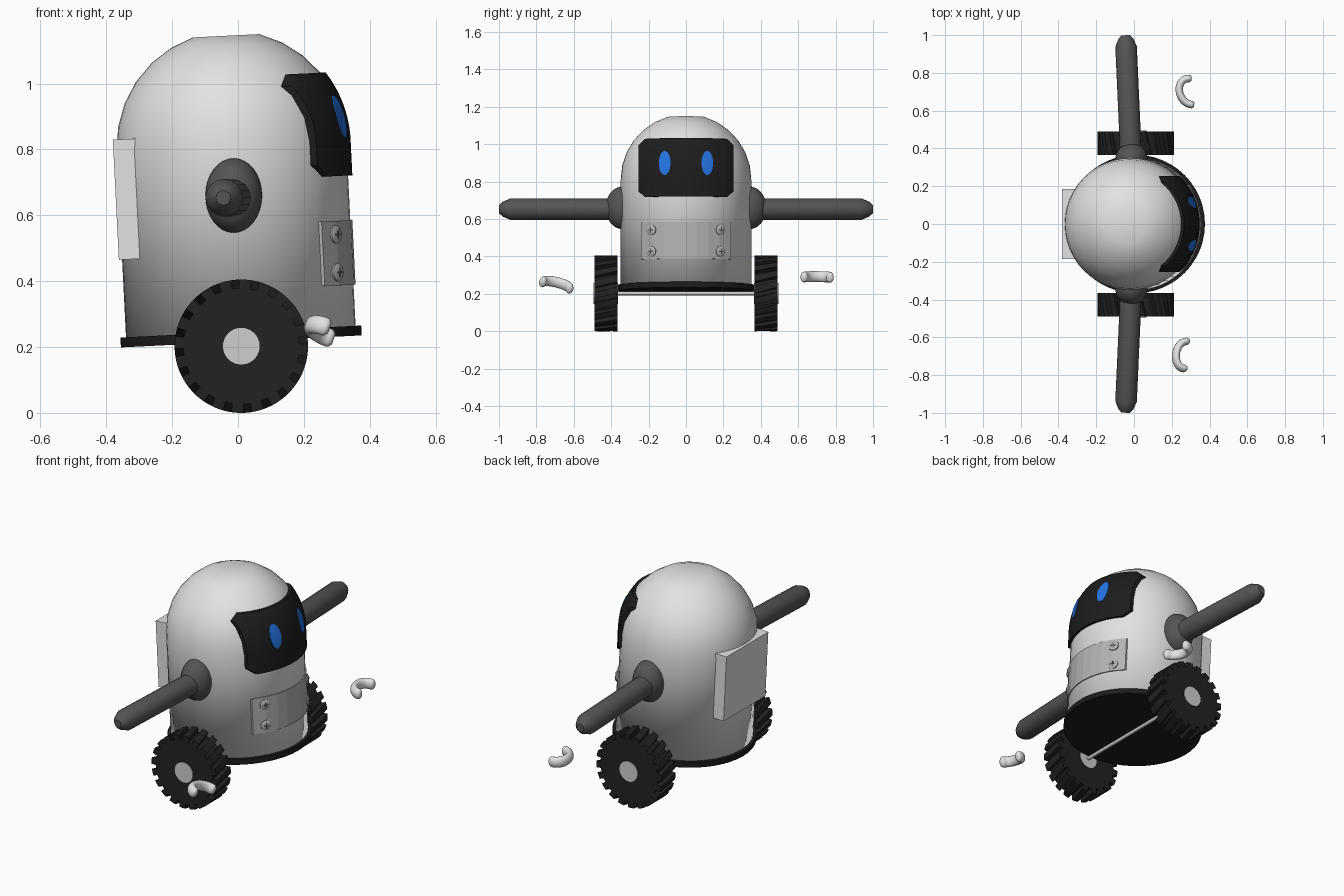
import bpy, bmesh, math
from mathutils import Matrix, Vector

if "Cube" in bpy.data.objects:
    bpy.data.objects.remove(bpy.data.objects["Cube"])

def material(name, r, g, b):
    m = bpy.data.materials.new(name)
    m.diffuse_color = (r, g, b, 1)
    m.use_nodes = True
    m.node_tree.nodes["Principled BSDF"].inputs["Base Color"].default_value = m.diffuse_color
    return m

WHITE = material("shell_white", 0.76, 0.76, 0.76)
SILVER = material("panel_silver", 0.45, 0.45, 0.45)
PALE = material("hub_grey", 0.62, 0.62, 0.62)
DARK = material("arm_grey", 0.09, 0.09, 0.09)
BLACK = material("visor_black", 0.012, 0.012, 0.012)
RUBBER = material("tyre_black", 0.016, 0.016, 0.016)
BLUE = material("eye_blue", 0.018, 0.17, 0.75)

# The body leans back slightly around its base centre
LEAN = Matrix.Translation((0.01, 0, 0.217)) @ Matrix.Rotation(-0.05, 4, 'Y')
R, DOME = 0.349, 0.595          # shell radius, height where the dome starts


def loft(name, rings, mat, matrix=Matrix(), smooth=None):
    """Skin a list of equal-length point rings and cap both ends."""
    bm = bmesh.new()
    vs = [[bm.verts.new(matrix @ Vector(p)) for p in ring] for ring in rings]
    n = len(vs[0])
    for a, b in zip(vs, vs[1:]):
        for i in range(n):
            j = (i + 1) % n
            bm.faces.new((a[i], a[j], b[j], b[i]))
    bm.faces.new(vs[0])
    bm.faces.new(vs[-1])
    bmesh.ops.recalc_face_normals(bm, faces=bm.faces)
    me = bpy.data.meshes.new(name)
    bm.to_mesh(me)
    bm.free()
    me.materials.append(mat)
    ob = bpy.data.objects.new(name, me)
    bpy.context.collection.objects.link(ob)
    if smooth is not None:
        bpy.ops.object.select_all(action='DESELECT')
        ob.select_set(True)
        bpy.context.view_layer.objects.active = ob
        if smooth >= 180:
            bpy.ops.object.shade_smooth()
        else:
            bpy.ops.object.shade_smooth_by_angle(angle=math.radians(smooth))
    return ob


def revolve(name, profile, mat, matrix=Matrix(), sides=32, smooth=40):
    """Turn (radius, height) pairs around local z."""
    rings = [[(r * math.cos(2 * math.pi * i / sides), r * math.sin(2 * math.pi * i / sides), h)
              for i in range(sides)] for r, h in profile]
    return loft(name, rings, mat, matrix, smooth)


def box(name, size, mat, matrix):
    x, y, z = (s / 2 for s in size)
    return loft(name, [[(-x, -y, h), (x, -y, h), (x, y, h), (-x, y, h)] for h in (-z, z)], mat, matrix)


def on_shell(y, w, r):
    d = max(0, w - DOME)
    return (math.sqrt(max(0, r * r - y * y - d * d)), y, w)


def shell_plate(name, yc, wc, half_h, half_w, r, depth, mat, cols, rows, smooth=None):
    """Curved plate that hugs the shell; half_w gives its half width at height offset t."""
    rings = []
    for k in range(rows + 1):
        t = half_h * (2 * k / rows - 1)
        ys = [yc + half_w(t) * (2 * i / cols - 1) for i in range(cols + 1)]
        rings.append([on_shell(y, wc + t, r) for y in ys]
                     + [on_shell(y, wc + t, r - depth) for y in reversed(ys)])
    return loft(name, rings, mat, LEAN, smooth)


# Shell: cylinder with a flat-topped dome, and base rim
dome = [math.radians(90 - 73.2 * k / 6) for k in range(7)]
revolve("body_shell", [(R, 0.03)] + [(R * math.sin(a), DOME + R * math.cos(a)) for a in dome],
        WHITE, LEAN, 48, 180)
revolve("base_rim", [(0.366, 0), (0.366, 0.03)], BLACK, LEAN, 48)

# Face visor with clipped corners, and oval eyes
shell_plate("visor", 0, 0.645, 0.158, lambda t: 0.255 - max(0, abs(t) - 0.123),
            0.362, 0.03, BLACK, 20, 18, 40)
for side in (-1, 1):
    shell_plate("eye", side * 0.114, 0.667, 0.0645,
                lambda t: 0.031 * math.sqrt(max(0, 1 - (t / 0.0655) ** 2)),
                0.365, 0.008, BLUE, 4, 16, 40)

# Chest panel with four cross-head screws
shell_plate("chest_panel", 0, 0.253, 0.098, lambda t: 0.24, 0.355, 0.015, SILVER, 8, 1)
for side in (-1, 1):
    for w in (0.195, 0.31):
        ang = side * math.asin(0.185 / 0.355)
        m = (LEAN @ Matrix.Rotation(ang, 4, 'Z') @ Matrix.Translation((0.352, 0, w))
             @ Matrix.Rotation(math.pi / 2, 4, 'Y'))
        revolve("screw_head", [(0.028, 0), (0.028, 0.006), (0.02, 0.011)], SILVER, m, 20)
        for turn in (0, math.pi / 2):
            box("screw_slot", (0.03, 0.006, 0.002), DARK,
                m @ Matrix.Rotation(turn, 4, 'Z') @ Matrix.Translation((0, 0, 0.0112)))

# Back pack plate
box("back_plate", (0.12, 0.37, 0.365), WHITE,
    Matrix.Translation((-0.311, 0, 0.65)) @ Matrix.Rotation(-0.05, 4, 'Y'))

TREADS, WR = 20, 0.2025
for side in (-1, 1):
    # Shoulder ball and arm swept slightly back
    outward = Matrix.Rotation(-side * math.pi / 2, 4, 'X')
    m = Matrix.Translation((-0.013, side * 0.34, 0.66)) @ outward @ Matrix.Diagonal((0.086, 0.114, 0.09, 1))
    ball = [math.radians(a) for a in range(4, 180, 11)]
    revolve("shoulder", [(math.sin(a), math.cos(a)) for a in ball], DARK, m, 32, 60)
    m = (Matrix.Translation((-0.015, side * 0.34, 0.653))
         @ Matrix.Rotation(side * 0.045, 4, 'Z') @ outward)
    revolve("arm", [(0.057, 0), (0.057, 0.6), (0.04, 0.64), (0.022, 0.66)], DARK, m, 16, 35)

    # Tyre with slanted tread blocks
    rings = []
    for k in range(5):
        y = 0.366 + 0.124 * k / 4
        ring = []
        for i in range(TREADS):
            for f, r in ((0, 0.176), (0.02, WR), (0.3, WR), (0.6, WR), (0.62, 0.176), (0.82, 0.176)):
                a = 2 * math.pi / TREADS * (i + f + side * 0.5 * k / 4)
                ring.append((0.01 + r * math.cos(a), side * y, WR + r * math.sin(a)))
        rings.append(ring)
    loft("wheel_tyre", rings, RUBBER)
    revolve("wheel_hub", [(0.056, 0), (0.056, 0.13)], PALE,
            Matrix.Translation((0.01, side * 0.364, WR)) @ outward, 24)

# Axle between the wheels
revolve("axle", [(0.01, -0.38), (0.01, 0.38)], PALE,
        Matrix.Translation((0.01, 0, WR)) @ Matrix.Rotation(math.pi / 2, 4, 'X'), 12)

# Loose C-shaped gripper claws: end, middle, end
CLAWS = (((0.277, -0.622, 0.228), (0.222, -0.692, 0.262), (0.265, -0.765, 0.262)),
         ((0.29, 0.77, 0.288), (0.24, 0.705, 0.292), (0.304, 0.632, 0.29)))
for ends in CLAWS:
    a, mid, b = (Vector(p) for p in ends)
    c = (a + b) / 2
    up = (a - c).cross(mid - c).normalized()
    rings = []
    for k in range(-2, 19):
        th = math.pi * min(max(k, 0), 16) / 16
        p = c + (a - c) * math.cos(th) + (mid - c) * math.sin(th)
        tan = ((c - a) * math.sin(th) + (mid - c) * math.cos(th)).normalized()
        over = -k if k < 0 else max(0, k - 16)          # rounded tips
        p += tan * (0.007 * over * (-1 if k < 0 else 1))
        scale = (1, 0.9, 0.6)[over]
        out = tan.cross(up)
        rings.append([p + scale * (out * 0.02 * math.cos(q) + up * 0.029 * math.sin(q))
                      for q in (2 * math.pi * i / 16 for i in range(16))])
    loft("gripper_claw", rings, WHITE, smooth=50)
